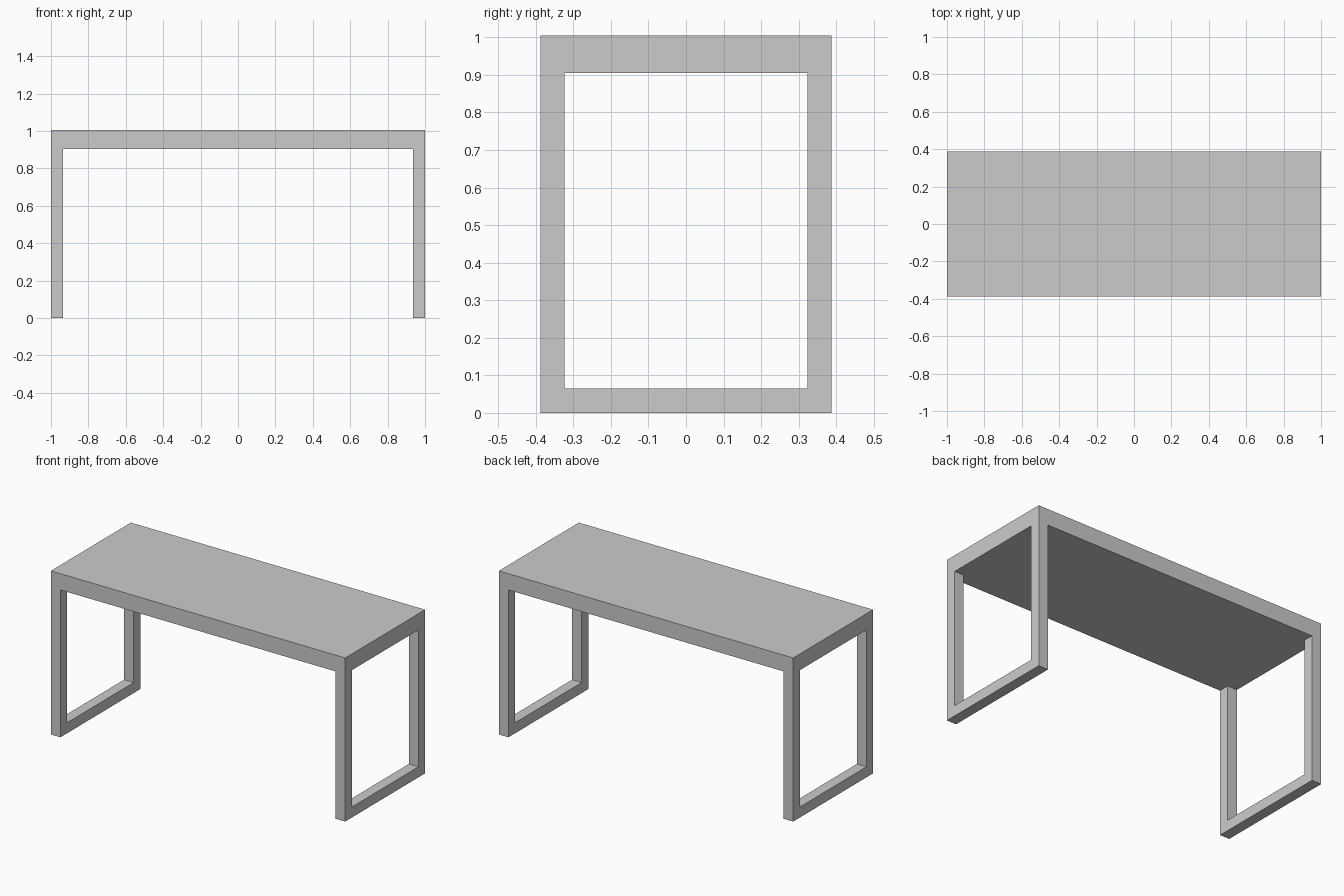
import bpy, bmesh
from mathutils import Vector

if "Cube" in bpy.data.objects:
    bpy.data.objects.remove(bpy.data.objects["Cube"])

HALF_X, HALF_Y = 1.0, 0.388      # half footprint
TOP_Z, UNDER_Z = 1.005, 0.905    # tabletop upper and lower faces
BAR = 0.065                      # square bar thickness of the legs


def extruded(name, profile, offset):
    """Extrude a closed planar profile along an offset vector."""
    bm = bmesh.new()
    face = bm.faces.new([bm.verts.new(p) for p in profile])
    result = bmesh.ops.extrude_face_region(bm, geom=[face], use_keep_orig=True)
    moved = [g for g in result["geom"] if isinstance(g, bmesh.types.BMVert)]
    bmesh.ops.translate(bm, verts=moved, vec=Vector(offset))
    bmesh.ops.recalc_face_normals(bm, faces=bm.faces)
    mesh = bpy.data.meshes.new(name)
    bm.to_mesh(mesh)
    bm.free()
    obj = bpy.data.objects.new(name, mesh)
    bpy.context.collection.objects.link(obj)
    return obj


# Thick rectangular tabletop
corners = [(-HALF_X, -HALF_Y), (HALF_X, -HALF_Y), (HALF_X, HALF_Y), (-HALF_X, HALF_Y)]
extruded("tabletop", [(x, y, UNDER_Z) for x, y in corners], (0, 0, TOP_Z - UNDER_Z))

# U-shaped leg frame: two posts joined by a floor rail, mirrored to the other end
inner = HALF_Y - BAR
u_shape = [(-HALF_Y, UNDER_Z), (-HALF_Y, 0), (HALF_Y, 0), (HALF_Y, UNDER_Z),
           (inner, UNDER_Z), (inner, BAR), (-inner, BAR), (-inner, UNDER_Z)]
legs = extruded("leg_frames", [(HALF_X - BAR, y, z) for y, z in u_shape], (BAR, 0, 0))
mirror = legs.modifiers.new("mirror_ends", "MIRROR")
mirror.use_axis = (True, False, False)
mirror.use_mirror_merge = False
